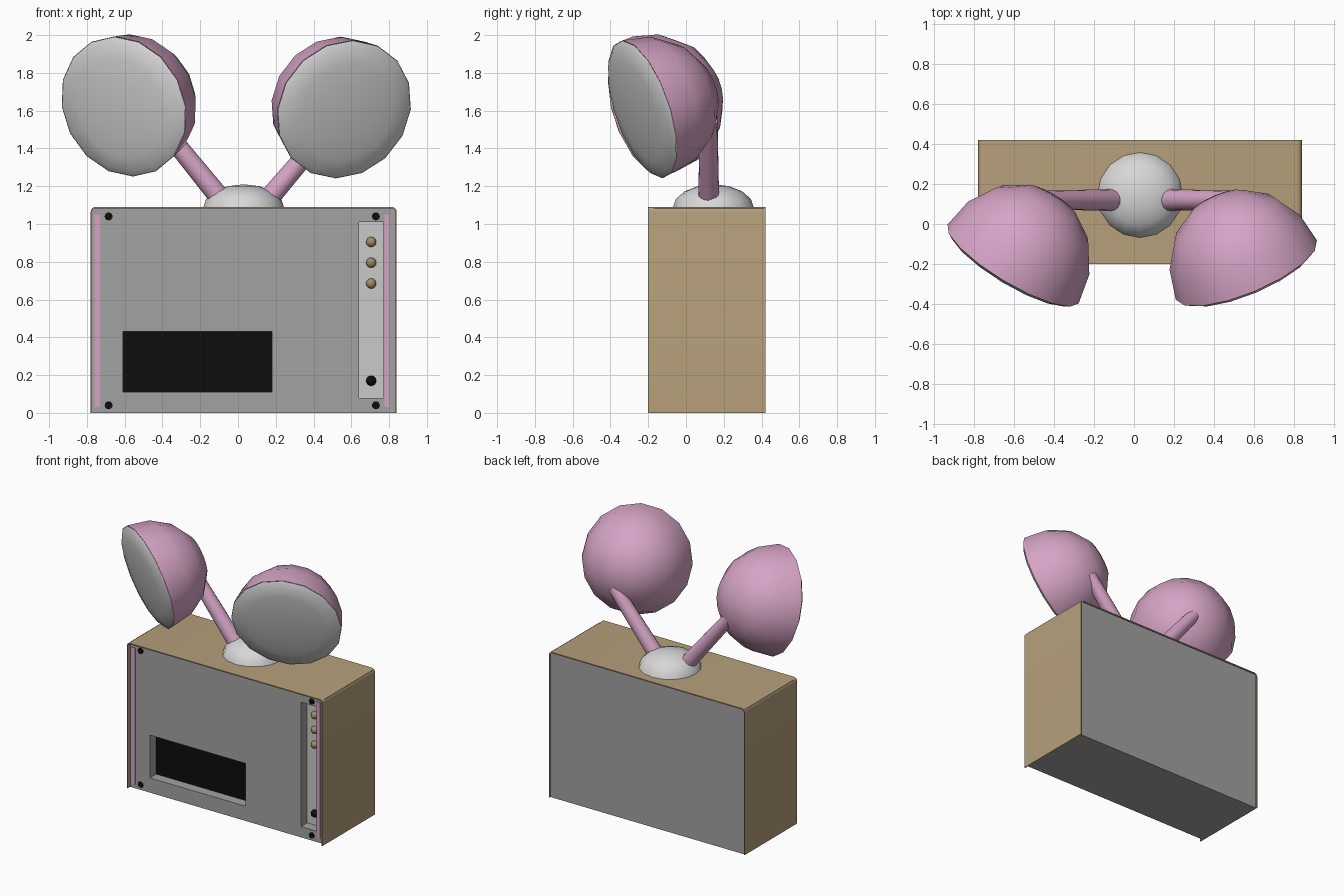
import bpy, bmesh, math
from mathutils import Vector, Matrix

cube = bpy.data.objects.get("Cube")
if cube:
    bpy.data.objects.remove(cube, do_unlink=True)


def material(name, r, g, b):
    m = bpy.data.materials.new(name)
    m.use_nodes = True
    m.diffuse_color = (r, g, b, 1)
    m.node_tree.nodes["Principled BSDF"].inputs["Base Color"].default_value = (r, g, b, 1)
    return m


WOOD = material("tan wood", 0.47, 0.35, 0.20)
GREY = material("mid grey", 0.36, 0.36, 0.36)
SILVER = material("light silver", 0.59, 0.59, 0.59)
WHITE = material("off white", 0.68, 0.68, 0.68)
PINK = material("soft pink", 0.67, 0.37, 0.56)
BLACK = material("black", 0.004, 0.004, 0.004)
BRASS = material("brass", 0.36, 0.27, 0.13)


def finish(name, bm, mat, smooth=False):
    bmesh.ops.recalc_face_normals(bm, faces=bm.faces)
    mesh = bpy.data.meshes.new(name)
    bm.to_mesh(mesh)
    bm.free()
    mesh.materials.append(mat)
    ob = bpy.data.objects.new(name, mesh)
    bpy.context.collection.objects.link(ob)
    if smooth:
        bpy.ops.object.select_all(action='DESELECT')
        ob.select_set(True)
        bpy.context.view_layer.objects.active = ob
        bpy.ops.object.shade_smooth_by_angle(angle=math.radians(35))
    return ob


def box(name, mat, x, y, z):
    """Box from (low, high) pairs."""
    bm = bmesh.new()
    size = [b - a for a, b in (x, y, z)]
    mid = [(a + b) / 2 for a, b in (x, y, z)]
    bmesh.ops.create_cube(bm, size=1, matrix=Matrix.Translation(mid) @ Matrix.Diagonal((*size, 1)))
    return finish(name, bm, mat)


def ball(name, mat, place, scale, segments=16, half=False):
    bm = bmesh.new()
    bmesh.ops.create_uvsphere(bm, u_segments=segments, v_segments=segments // 2, radius=1)
    if half:
        low = [v for v in bm.verts if v.co.z < -0.01]
        bmesh.ops.delete(bm, geom=low, context='VERTS')
    bm.transform(place @ Matrix.Diagonal((*scale, 1)))
    ob = finish(name, bm, mat, True)
    return ob


def rod(name, mat, start, end, r1, r2, sides=16):
    a, b = Vector(start), Vector(end)
    turn = (b - a).to_track_quat('Z', 'Y').to_matrix().to_4x4()
    bm = bmesh.new()
    bmesh.ops.create_cone(bm, cap_ends=True, segments=sides, radius1=r1, radius2=r2,
                          depth=(b - a).length,
                          matrix=Matrix.Translation((a + b) / 2) @ turn)
    return finish(name, bm, mat, True)


# Cabinet extents
LEFT, RIGHT, FRONT, BACK, TOP = -0.78, 0.84, -0.2, 0.42, 1.09
PANEL, FLOOR = -0.17, -0.09   # front panel and recess floor depths


def arch(inset, radius):
    """Upside-down U outline with rounded top corners."""
    pts = [(LEFT + inset, 0)]
    for cx, start in ((LEFT + inset + radius, 180), (RIGHT - inset - radius, 90)):
        for i in range(5):
            a = math.radians(start - i * 22.5)
            pts.append((cx + radius * math.cos(a), TOP - inset - radius + radius * math.sin(a)))
    return pts + [(RIGHT - inset, 0)]


# Wooden wrap over the sides and top
bm = bmesh.new()
outer, inner = arch(0, 0.025), arch(0.008, 0.017)
rings = [[bm.verts.new((x, y, z)) for x, z in pts]
         for y in (FRONT, BACK) for pts in (outer, inner)]
fo, fi, bo, bi = rings
for p, q in ((fo, fi), (fi, bi), (bi, bo), (bo, fo)):
    for i in range(len(p) - 1):
        bm.faces.new((p[i], p[i + 1], q[i + 1], q[i]))
for i in (0, -1):
    bm.faces.new([r[i] for r in (fo, fi, bi, bo)])
finish("wooden_wrap", bm, WOOD, True)

# Cabinet core with two recesses in the front
core = box("cabinet_core", GREY, (LEFT + 0.006, RIGHT - 0.006), (PANEL, BACK - 0.008), (0, TOP - 0.007))
screen_x, screen_z = (-0.61, 0.18), (0.11, 0.43)
strip_x, strip_z = (0.64, 0.77), (0.08, 1.01)
bpy.context.view_layer.objects.active = core
for x, z in ((screen_x, screen_z), (strip_x, strip_z)):
    cutter = box("recess_cutter", GREY, x, (FRONT - 0.1, FLOOR), z)
    cutter.hide_render = True
    cut = core.modifiers.new("recess", 'BOOLEAN')
    cut.operation, cut.solver, cut.object = 'DIFFERENCE', 'EXACT', cutter
    bpy.context.view_layer.objects.active = core
    bpy.ops.object.modifier_apply(modifier=cut.name)
    bpy.data.objects.remove(cutter, do_unlink=True)
box("screen", BLACK, screen_x, (FLOOR - 0.006, FLOOR + 0.002), screen_z)
box("control_strip", SILVER, strip_x, (FLOOR - 0.006, FLOOR + 0.002), strip_z)

# Knobs in the control strip
for i, z in enumerate((0.905, 0.795, 0.685)):
    ball(f"brass_knob_{i + 1}", BRASS, Matrix.Translation((0.705, -0.1, z)), (0.027,) * 3)
ball("black_knob", BLACK, Matrix.Translation((0.705, -0.1, 0.17)), (0.027,) * 3)

# Pink trim and corner screws
for name, x in (("right_trim", (-0.76, -0.73)), ("left_trim", (0.775, 0.8))):
    box(name, PINK, x, (PANEL - 0.006, PANEL + 0.002), (0.03, 1.05))
for x in (-0.685, 0.73):
    for z in (0.04, 1.04):
        rod("screw", BLACK, (x, PANEL + 0.002, z), (x, PANEL - 0.007, z), 0.021, 0.021)

# Dome on top
ball("top_dome", WHITE, Matrix.Translation((0.03, 0.145, TOP - 0.005)), (0.215, 0.215, 0.125), half=True)

# Arms with cupped eyes: side, arm ends, eye centre, facing direction
eyes = (
    ("right", (-0.06, 0.12, 1.095), (-0.47, 0.12, 1.60), (-0.605, -0.2, 1.622), (-0.5, -0.83, -0.25)),
    ("left", (0.125, 0.12, 1.09), (0.51, 0.12, 1.545), (0.562, -0.23, 1.607), (0.37, -0.88, -0.30)),
)
R = 0.383
for side, start, end, centre, facing in eyes:
    rod(side + "_arm", PINK, start, end, 0.056, 0.046)
    turn = Vector(facing).to_track_quat('Z', 'Y').to_matrix().to_4x4()
    place = Matrix.Translation(centre) @ turn
    ball(side + "_eye_cup", PINK, place @ Matrix.Rotation(math.pi, 4, 'X'), (R, R, R * 1.07), half=True)
    ball(side + "_eye_lens", WHITE, place, (R * 0.995, R * 0.995, 0.05), half=True)
